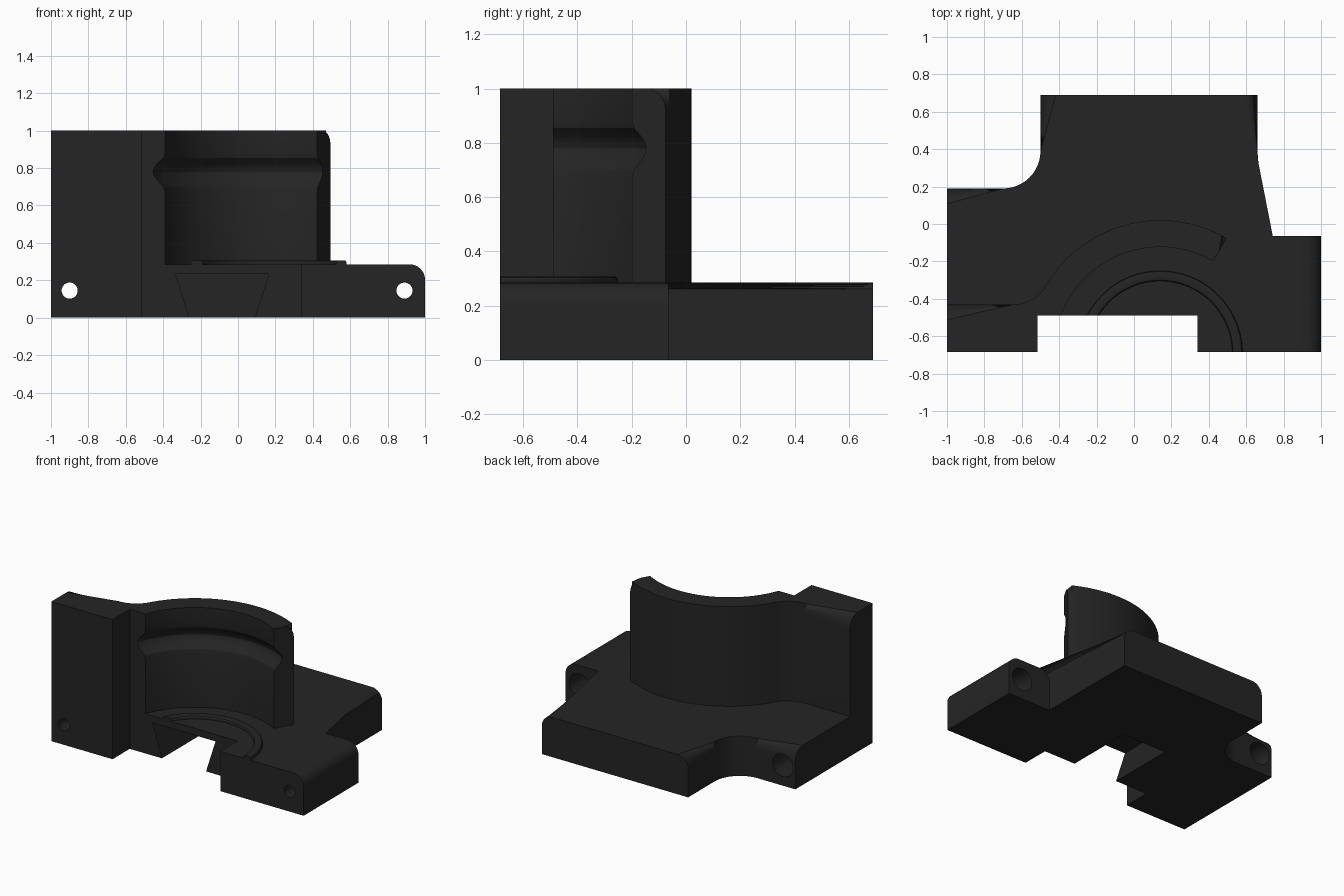
import bpy, bmesh, math

if "Cube" in bpy.data.objects:
    bpy.data.objects.remove(bpy.data.objects["Cube"])

CX, CY = 0.14, -0.69          # axis of the curved wall
FLOOR, TOP = 0.285, 1.0       # plate top, wall top
OUTER, BORE = 0.71, 0.567
ROUND = 0.082

mat = bpy.data.materials.new("matte black")
mat.diffuse_color = (0.018, 0.018, 0.018, 1)
mat.use_nodes = True
mat.node_tree.nodes["Principled BSDF"].inputs["Base Color"].default_value = mat.diffuse_color


def finish(bm, name):
    bmesh.ops.recalc_face_normals(bm, faces=bm.faces)
    mesh = bpy.data.meshes.new(name)
    bm.to_mesh(mesh)
    bm.free()
    ob = bpy.data.objects.new(name, mesh)
    bpy.context.collection.objects.link(ob)
    mesh.materials.append(mat)
    return ob


def arc(cx, cy, r, a0, a1, n):
    return [(cx + r * math.cos(math.radians(a0 + (a1 - a0) * i / n)),
             cy + r * math.sin(math.radians(a0 + (a1 - a0) * i / n))) for i in range(n + 1)]


def prism(name, outline, z0, z1, rounded=()):
    """Extrude an outline; round the top edges that follow the listed outline indices."""
    bm = bmesh.new()
    low = [bm.verts.new((x, y, z0)) for x, y in outline]
    top = [bm.verts.new((x, y, z1)) for x, y in outline]
    n = len(outline)
    bm.faces.new(low[::-1])
    bm.faces.new(top)
    for i in range(n):
        j = (i + 1) % n
        bm.faces.new((low[i], low[j], top[j], top[i]))
    edges = [bm.edges.get((top[i], top[(i + 1) % n])) for i in rounded]
    if edges:
        bmesh.ops.bevel(bm, geom=edges, offset=ROUND, offset_type='OFFSET',
                        segments=8, profile=0.5, affect='EDGES')
    return finish(bm, name)


def lathe_y(name, x, z, profile, seg=40):
    """Solid of revolution about an axis along y; profile is (radius, y)."""
    bm = bmesh.new()
    rings = [[bm.verts.new((x + r * math.cos(2 * math.pi * k / seg), y,
                            z + r * math.sin(2 * math.pi * k / seg))) for k in range(seg)]
             for r, y in profile]
    skin(bm, rings)
    return finish(bm, name)


def skin(bm, rings):
    seg = len(rings[0])
    for a, b in zip(rings, rings[1:]):
        for k in range(seg):
            m = (k + 1) % seg
            bm.faces.new((a[k], a[m], b[m], b[k]))
    bm.faces.new(rings[0][::-1])
    bm.faces.new(rings[-1])


def cut(ob, cutter):
    mod = ob.modifiers.new("cut", 'BOOLEAN')
    mod.operation, mod.solver, mod.object = 'DIFFERENCE', 'EXACT', cutter
    bpy.context.view_layer.objects.active = ob
    bpy.ops.object.modifier_apply(modifier=mod.name)
    bpy.data.objects.remove(cutter)


def smooth(ob):
    bpy.ops.object.select_all(action='DESELECT')
    ob.select_set(True)
    bpy.context.view_layer.objects.active = ob
    bpy.ops.object.shade_smooth_by_angle(angle=math.radians(28))


# Base plate: stepped outline with one inside fillet
corner = arc(-0.7, 0.39, 0.2, 0, -90, 12)
plate_outline = [(-1, -0.685), (-0.515, -0.685), (-0.515, -0.49), (0.34, -0.49),
                 (0.34, -0.685), (1, -0.685), (1, -0.065), (0.66, -0.065),
                 (0.66, 0.69), (-0.5, 0.69)] + corner + [(-1, 0.19)]
last = len(plate_outline) - 1
plate = prism("base_plate", plate_outline, 0, FLOOR, [5, 7] + list(range(9, last)))

# Dovetail slot, open at the front and underneath
bm = bmesh.new()
slot = [(-0.26, 0), (0.09, 0), (0.165, 0.235), (-0.335, 0.235)]
k = 0.075 / 0.235 * 0.05      # carry the slope below the plate
slot[0], slot[1] = (-0.26 + k, -0.05), (0.09 - k, -0.05)
skin(bm, [[bm.verts.new((x, y, z)) for x, z in slot] for y in (-0.6, 0.0)])
cut(plate, finish(bm, "slot_cutter"))

# Bolt holes with a wider bore from the back
for x, back in ((-0.9, 0.19), (0.89, -0.065)):
    cut(plate, lathe_y("hole_cutter", x, 0.145,
                       [(0.043, -0.8), (0.043, back - 0.2), (0.08, back - 0.2), (0.08, back + 0.1)]))
smooth(plate)

# Upright wall: side arm, blend and arc, rounded along its outer top edge
blend_r, arm_y = 0.2, -0.43
dy = arm_y + blend_r - CY
dx = math.sqrt((OUTER + blend_r) ** 2 - dy ** 2)
ang = math.degrees(math.atan2(dy, -dx))
outer = arc(CX, CY, OUTER, 60, ang, 40)
blend = arc(CX - dx, arm_y + blend_r, blend_r, ang - 180, -90, 12)[1:]
back_edge = outer + blend + [(-1, arm_y)]
wall_outline = back_edge + [(-1, -0.685), (-0.515, -0.685), (-0.515, -0.49), (-0.3, -0.49),
                            (CX + 0.4 * math.cos(math.pi / 3), CY + 0.4 * math.sin(math.pi / 3))]
wall = prism("curved_wall", wall_outline, FLOOR, TOP, range(len(back_edge) - 1))

# Bore with a rounded groove around it
profile = [(BORE, 0.2), (BORE, 0.67), (0.574, 0.70), (0.607, 0.737), (0.622, 0.76), (0.627, 0.78),
           (0.622, 0.80), (0.607, 0.823), (0.574, 0.855), (BORE, 0.885), (BORE, 1.1)]
bm = bmesh.new()
skin(bm, [[bm.verts.new((x, y, z)) for x, y in arc(CX, CY, r, 0, 360 * 127 / 128, 127)]
          for r, z in profile])
cut(wall, finish(bm, "bore_cutter"))
smooth(wall)

# Low ring ridge on the floor, trimmed at the front recess
section = [(0.44, FLOOR - 0.01), (0.44, 0.297), (0.436, 0.304), (0.428, 0.307),
           (0.397, 0.307), (0.389, 0.304), (0.385, 0.297), (0.385, FLOOR - 0.01)]
bm = bmesh.new()
paths = []
for r, z in section:
    end = 180 - math.degrees(math.asin((-0.49 - CY) / r))
    paths.append([(x, y, z) for x, y in arc(CX, CY, r, 0.7, end, 56)])
skin(bm, [[bm.verts.new(p[i]) for p in paths] for i in range(57)])
smooth(finish(bm, "ring_ridge"))
